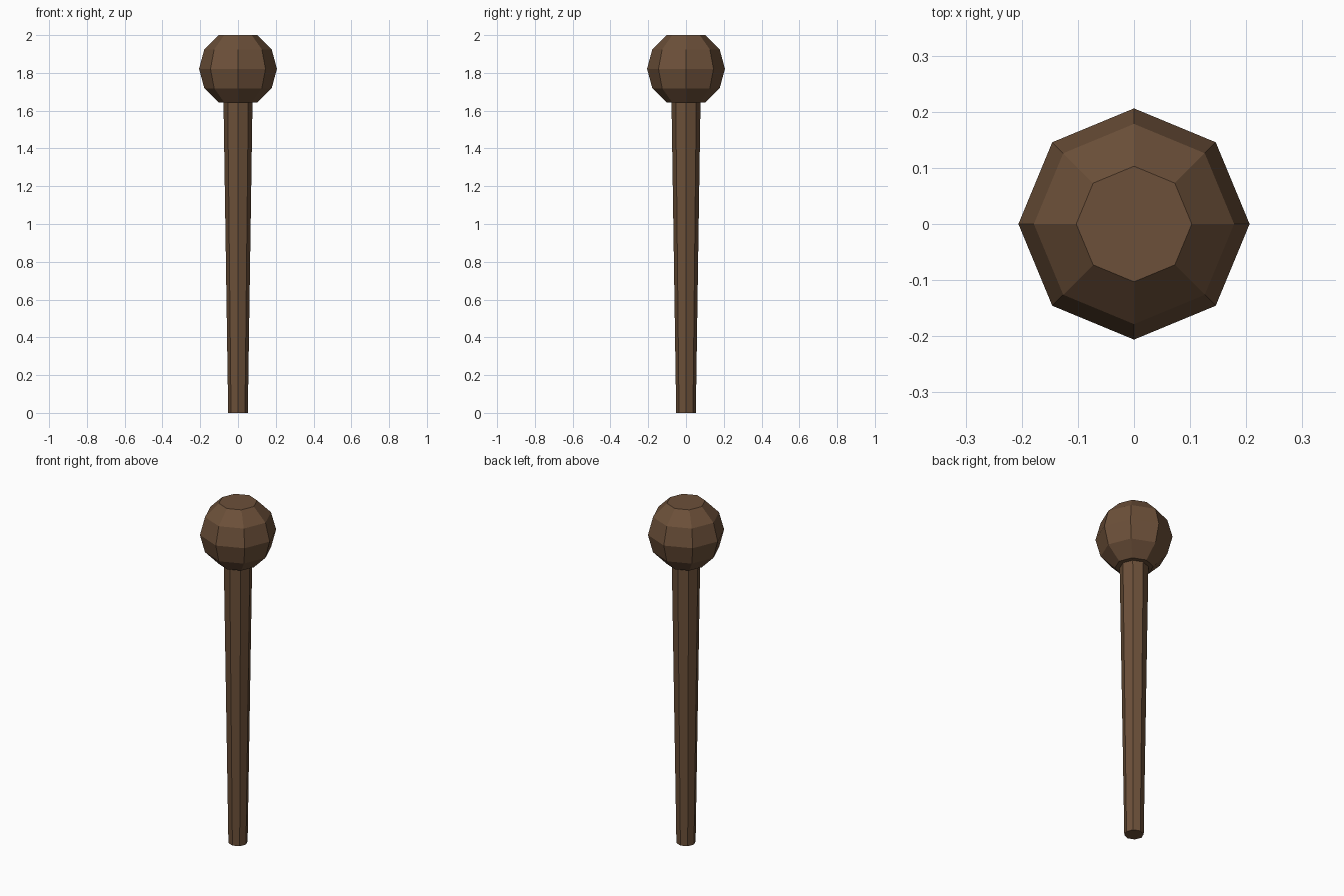
import bpy
import bmesh
from math import cos, sin, pi, radians

SIDES = 8

cube = bpy.data.objects.get("Cube")
if cube:
    bpy.data.objects.remove(cube, do_unlink=True)

wood = bpy.data.materials.new("dark_wood")
wood.use_nodes = True
colour = (0.15, 0.08, 0.041, 1.0)
wood.diffuse_color = colour
wood.node_tree.nodes["Principled BSDF"].inputs["Base Color"].default_value = colour


def turned_part(name, profile):
    """Turn a (radius, height) profile, listed bottom to top, into a capped solid."""
    bm = bmesh.new()
    rings = [[bm.verts.new((r * cos(2 * pi * i / SIDES), r * sin(2 * pi * i / SIDES), z))
              for i in range(SIDES)] for r, z in profile]
    for low, high in zip(rings, rings[1:]):
        for i in range(SIDES):
            j = (i + 1) % SIDES
            bm.faces.new((low[i], low[j], high[j], high[i]))
    bm.faces.new(rings[0][::-1])
    bm.faces.new(rings[-1])
    mesh = bpy.data.meshes.new(name)
    bm.to_mesh(mesh)
    bm.free()
    mesh.materials.append(wood)
    obj = bpy.data.objects.new(name, mesh)
    bpy.context.collection.objects.link(obj)
    return obj


# Tapered shaft, its top end seated just inside the head
turned_part("shaft", [(0.052, 0.0), (0.077, 1.66)])

# Faceted ball head with flattened top and bottom
radius = 0.206
centre = 2.0 - radius * sin(radians(60))
turned_part("ball_head", [(radius * cos(radians(a)), centre + radius * sin(radians(a)))
                          for a in range(-60, 61, 30)])
